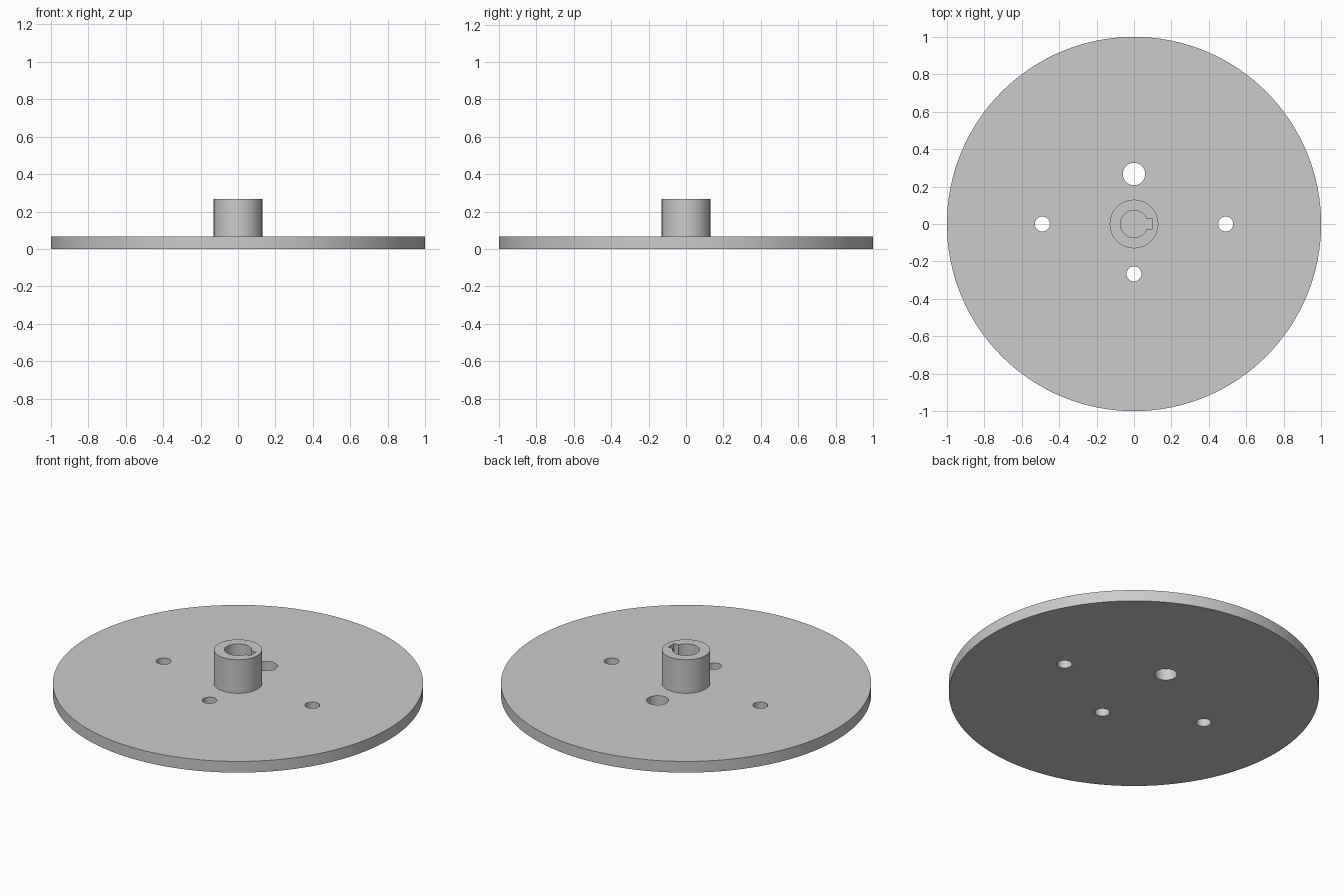
import bpy
import math

cube = bpy.data.objects.get("Cube")
if cube:
    bpy.data.objects.remove(cube, do_unlink=True)

THICK, TOP = 0.067, 0.267
SINK = 0.01  # hub overlap into the disc

grey = bpy.data.materials.new("light_grey")
grey.use_nodes = True
colour = (0.6, 0.6, 0.6, 1)
grey.diffuse_color = colour
grey.node_tree.nodes["Principled BSDF"].inputs["Base Color"].default_value = colour


def cylinder(name, radius, z0, z1, x=0, y=0, sides=64):
    bpy.ops.mesh.primitive_cylinder_add(
        vertices=sides, radius=radius, depth=z1 - z0, location=(x, y, (z0 + z1) / 2))
    obj = bpy.context.object
    obj.name = name
    obj.data.materials.append(grey)
    return obj


def box(name, x0, x1, half_width, z0, z1):
    bpy.ops.mesh.primitive_cube_add(size=1, location=((x0 + x1) / 2, 0, (z0 + z1) / 2))
    obj = bpy.context.object
    obj.name = name
    obj.scale = (x1 - x0, 2 * half_width, z1 - z0)
    obj.data.materials.append(grey)
    return obj


def cut(target, cutters):
    """Subtract each cutter, then shade the result with sharp rims."""
    for cutter in cutters:
        mod = target.modifiers.new("cut", 'BOOLEAN')
        mod.operation, mod.solver, mod.object = 'DIFFERENCE', 'EXACT', cutter
        bpy.ops.object.select_all(action='DESELECT')
        target.select_set(True)
        bpy.context.view_layer.objects.active = target
        bpy.ops.object.modifier_apply(modifier=mod.name)
        bpy.data.objects.remove(cutter, do_unlink=True)
    bpy.ops.object.shade_smooth_by_angle(angle=math.radians(30))


# Disc with four through holes, the rear one larger
disc = cylinder("disc", 1, 0, THICK, sides=128)
holes = [(0, 0.267, 0.06), (0, -0.267, 0.04), (-0.49, 0, 0.04), (0.49, 0, 0.04)]
cut(disc, [cylinder("hole_cutter", r, -0.1, 0.2, x, y, 48) for x, y, r in holes])

# Hub with a bore and a keyway down to the disc
hub = cylinder("hub", 0.13, THICK - SINK, TOP)
cut(hub, [cylinder("bore_cutter", 0.073, 0, 0.4),
          box("keyway_cutter", 0, 0.098, 0.028, 0, 0.4)])
